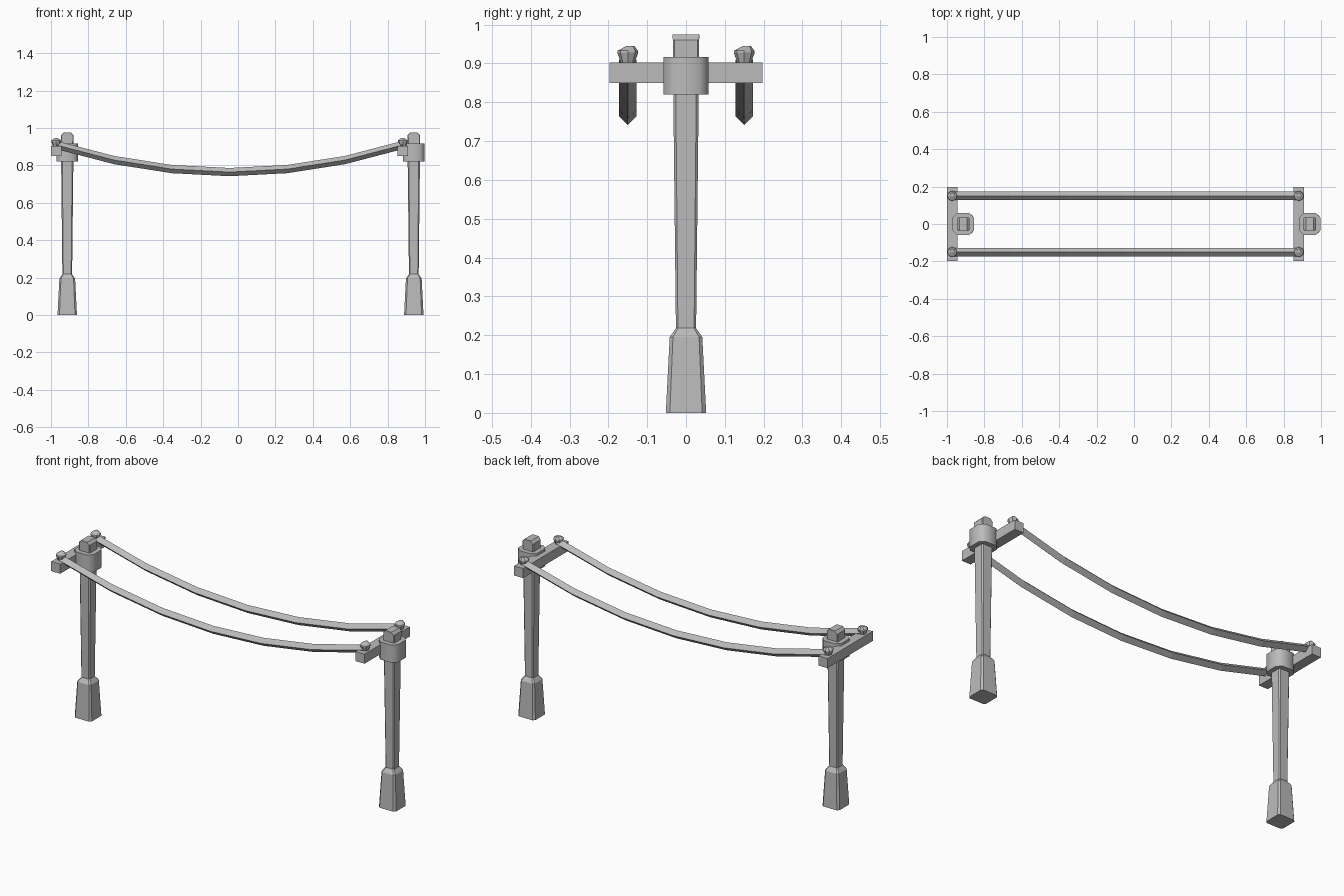
import bpy, bmesh, math

cube = bpy.data.objects.get("Cube")
if cube:
    bpy.data.objects.remove(cube, do_unlink=True)

grey = bpy.data.materials.new("weathered_grey")
grey.use_nodes = True
colour = (0.5, 0.5, 0.5, 1)
grey.diffuse_color = colour
grey.node_tree.nodes["Principled BSDF"].inputs["Base Color"].default_value = colour


def octagon(x, z, hx, hy, flat):
    """Square ring with chamfered corners."""
    corners = [(1, -flat), (1, flat), (flat, 1), (-flat, 1),
               (-1, flat), (-1, -flat), (-flat, -1), (flat, -1)]
    return [(x + a * hx, b * hy, z) for a, b in corners]


def circle(x, y, z, r, n=8):
    return [(x + r * math.cos(math.tau * i / n), y + r * math.sin(math.tau * i / n), z)
            for i in range(n)]


def loft(name, rings, smooth=False):
    """Skin a stack of rings and close both ends."""
    bm = bmesh.new()
    loops = [[bm.verts.new(p) for p in ring] for ring in rings]
    n = len(loops[0])
    for low, high in zip(loops, loops[1:]):
        for i in range(n):
            j = (i + 1) % n
            bm.faces.new((low[i], low[j], high[j], high[i]))
    bm.faces.new(loops[0][::-1])
    bm.faces.new(loops[-1])
    bmesh.ops.recalc_face_normals(bm, faces=bm.faces)
    mesh = bpy.data.meshes.new(name)
    bm.to_mesh(mesh)
    bm.free()
    mesh.materials.append(grey)
    obj = bpy.data.objects.new(name, mesh)
    bpy.context.collection.objects.link(obj)
    if smooth:
        bpy.ops.object.select_all(action='DESELECT')
        obj.select_set(True)
        bpy.context.view_layer.objects.active = obj
        bpy.ops.object.shade_smooth_by_angle(angle=math.radians(50))
    return obj


ARM_X = (-0.972, 0.881)
POLE_OFFSET = 0.059
WIRE_Y = 0.15

for side, arm_x in zip(("right", "left"), ARM_X):
    px = arm_x + POLE_OFFSET

    # Pole with a flared foot
    profile = [(0, 0.052), (0.195, 0.042), (0.218, 0.026), (0.84, 0.033)]
    loft(side + "_pole", [octagon(px, z, r, r, 0.8) for z, r in profile])

    # Collar and the pole tip with its sloped top
    loft(side + "_collar", [octagon(px, z, 0.058, 0.058, 0.58) for z in (0.82, 0.917)], True)
    tip = [(0.9, 0.033, 0.033), (0.961, 0.034, 0.034), (0.975, 0.02, 0.035)]
    loft(side + "_pole_tip", [octagon(px, z, hx, hy, 0.88) for z, hx, hy in tip])

    # Crossarm
    loft(side + "_crossarm", [[(arm_x + a * 0.0275, b * 0.197, z)
                               for a, b in ((1, -1), (1, 1), (-1, 1), (-1, -1))]
                              for z in (0.85, 0.903)])

    # Insulators with a slightly off-centre crown
    for end, y in (("front", -WIRE_Y), ("back", WIRE_Y)):
        loft(f"{side}_{end}_insulator", [
            circle(arm_x, y, 0.9, 0.017), circle(arm_x, y, 0.928, 0.027),
            circle(arm_x, y, 0.933, 0.026), circle(arm_x, y + 0.007, 0.945, 0.01)])

# Sagging wires with a diamond section
SEGMENTS = 6
middle = sum(ARM_X) / 2
half = (ARM_X[1] - ARM_X[0]) / 2
for end, y in (("front", -WIRE_Y), ("back", WIRE_Y)):
    rings = []
    for i in range(SEGMENTS + 1):
        t = 2 * i / SEGMENTS - 1
        x, z = middle + t * half, 0.764 + 0.145 * t * t
        rings.append([(x, y + a * 0.023, z + b * 0.022)
                      for a, b in ((1, 0), (0, 1), (-1, 0), (0, -1))])
    loft(end + "_wire", rings)
